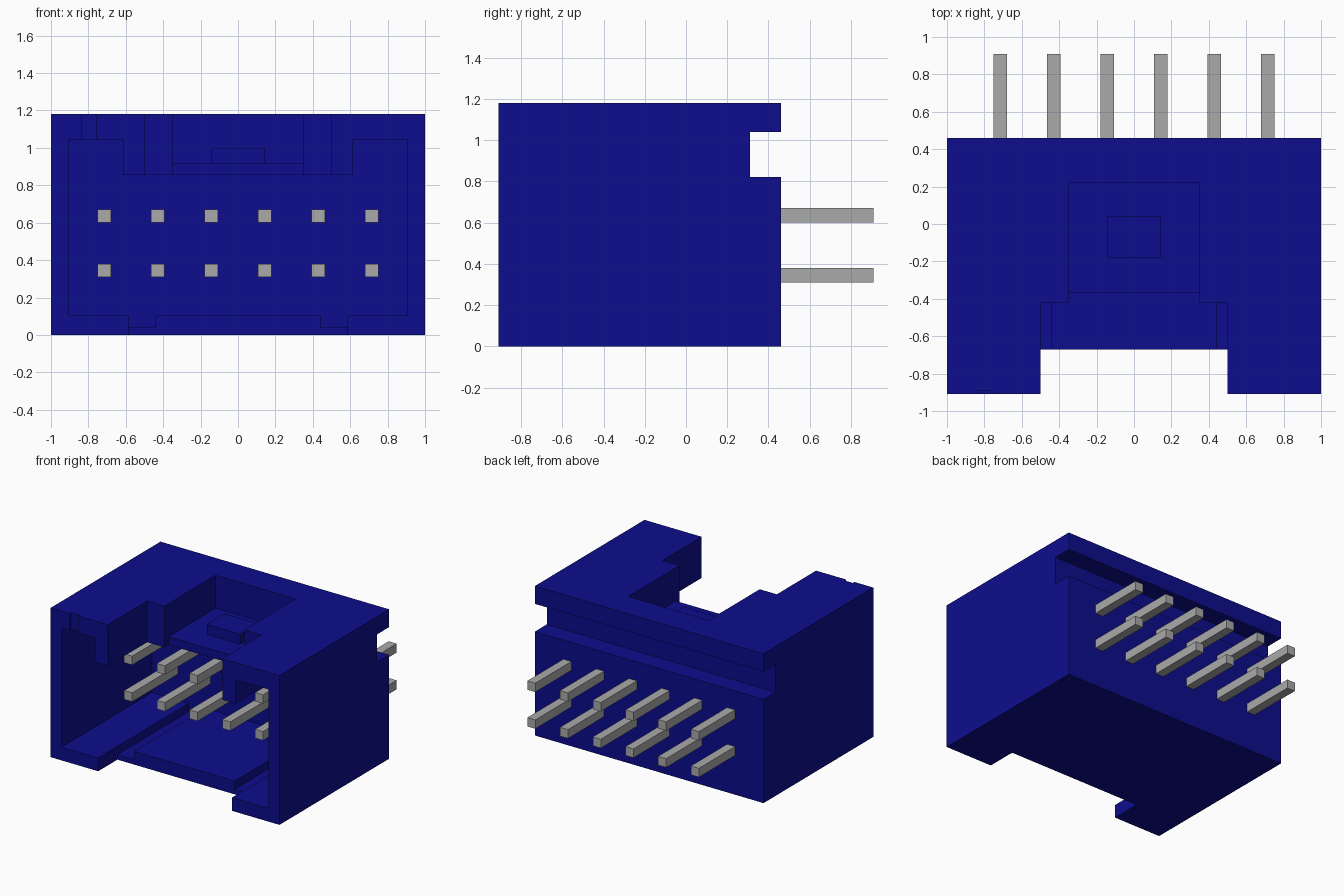
import bpy
import bmesh
from mathutils import Vector

cube = bpy.data.objects.get("Cube")
if cube:
    bpy.data.objects.remove(cube, do_unlink=True)


def material(name, colour):
    mat = bpy.data.materials.new(name)
    mat.use_nodes = True
    mat.diffuse_color = (*colour, 1)
    mat.node_tree.nodes["Principled BSDF"].inputs["Base Color"].default_value = (*colour, 1)
    return mat


blue = material("blue plastic", (0.004, 0.004, 0.27))
grey = material("grey metal", (0.4, 0.4, 0.4))


def prism(name, mat, axis, profile, start, end):
    """Extrude a profile along x (profile in y, z) or y (profile in x, z)."""
    bm = bmesh.new()
    place = (lambda a, b: (start, a, b)) if axis == "x" else (lambda a, b: (a, start, b))
    face = bm.faces.new([bm.verts.new(place(a, b)) for a, b in profile])
    out = bmesh.ops.extrude_face_region(bm, geom=[face])
    step = Vector((end - start, 0, 0)) if axis == "x" else Vector((0, end - start, 0))
    bmesh.ops.translate(bm, vec=step,
                        verts=[v for v in out["geom"] if isinstance(v, bmesh.types.BMVert)])
    bmesh.ops.recalc_face_normals(bm, faces=bm.faces)
    mesh = bpy.data.meshes.new(name)
    bm.to_mesh(mesh)
    bm.free()
    mesh.materials.append(mat)
    obj = bpy.data.objects.new(name, mesh)
    bpy.context.collection.objects.link(obj)
    return obj


def box(name, mat, x, y, z):
    return prism(name, mat, "x", [(y[0], z[0]), (y[1], z[0]), (y[1], z[1]), (y[0], z[1])], *x)


def cut(target, cutter):
    cutter.hide_render = True
    mod = target.modifiers.new("cut", "BOOLEAN")
    mod.operation, mod.solver, mod.object = "DIFFERENCE", "EXACT", cutter
    bpy.context.view_layer.objects.active = target
    bpy.ops.object.modifier_apply(modifier=mod.name)
    bpy.data.objects.remove(cutter, do_unlink=True)


# Housing with the full-width groove in its back
FRONT, BACK, TOP, WALL = -0.91, 0.46, 1.18, 0.22
housing = prism("housing", blue, "x", [
    (FRONT, 0), (BACK, 0), (BACK, 0.82), (0.31, 0.82), (0.31, 1.04),
    (BACK, 1.04), (BACK, TOP), (FRONT, TOP)], -1, 1)

# Cavity open to the front, with floor channels and raised side bays
half = [(0.44, 0.105), (0.44, 0.04), (0.585, 0.04), (0.585, 0.105),
        (0.905, 0.105), (0.905, 1.045), (0.615, 1.045), (0.615, 0.855)]
cut(housing, prism("cavity_cutter", blue, "y",
                   half + [(-x, z) for x, z in reversed(half)], -1, WALL))

# Front openings in the roof and floor
cut(housing, box("roof_cutter", blue, (-0.5, 0.5), (-1, -0.42), (0.5, 1.3)))
cut(housing, box("floor_cutter", blue, (-0.585, 0.585), (-1, -0.67), (-0.1, 0.5)))

# Latch pocket in the roof, open to the front above its thin floor
cut(housing, prism("pocket_cutter", blue, "x", [
    (-1, 0.5), (-0.37, 0.5), (-0.37, 0.92), (WALL, 0.92), (WALL, 1.3), (-1, 1.3)], -0.35, 0.35))

# Shallow position mark on the front edge
cut(housing, box("mark_cutter", blue, (-0.835, -0.76), (-1, -0.89), (1.0, 1.3)))

# Latch bump in the pocket
box("latch_bump", blue, (-0.145, 0.145), (-0.18, 0.04), (0.9, 1.0))

# Two rows of six square pins
R = 0.035
for row, z in (("lower", 0.345), ("upper", 0.635)):
    for i in range(6):
        x = (i - 2.5) * 0.286
        box(f"{row}_pin_{i + 1}", grey, (x - R, x + R), (-0.35, 0.91), (z - R, z + R))
